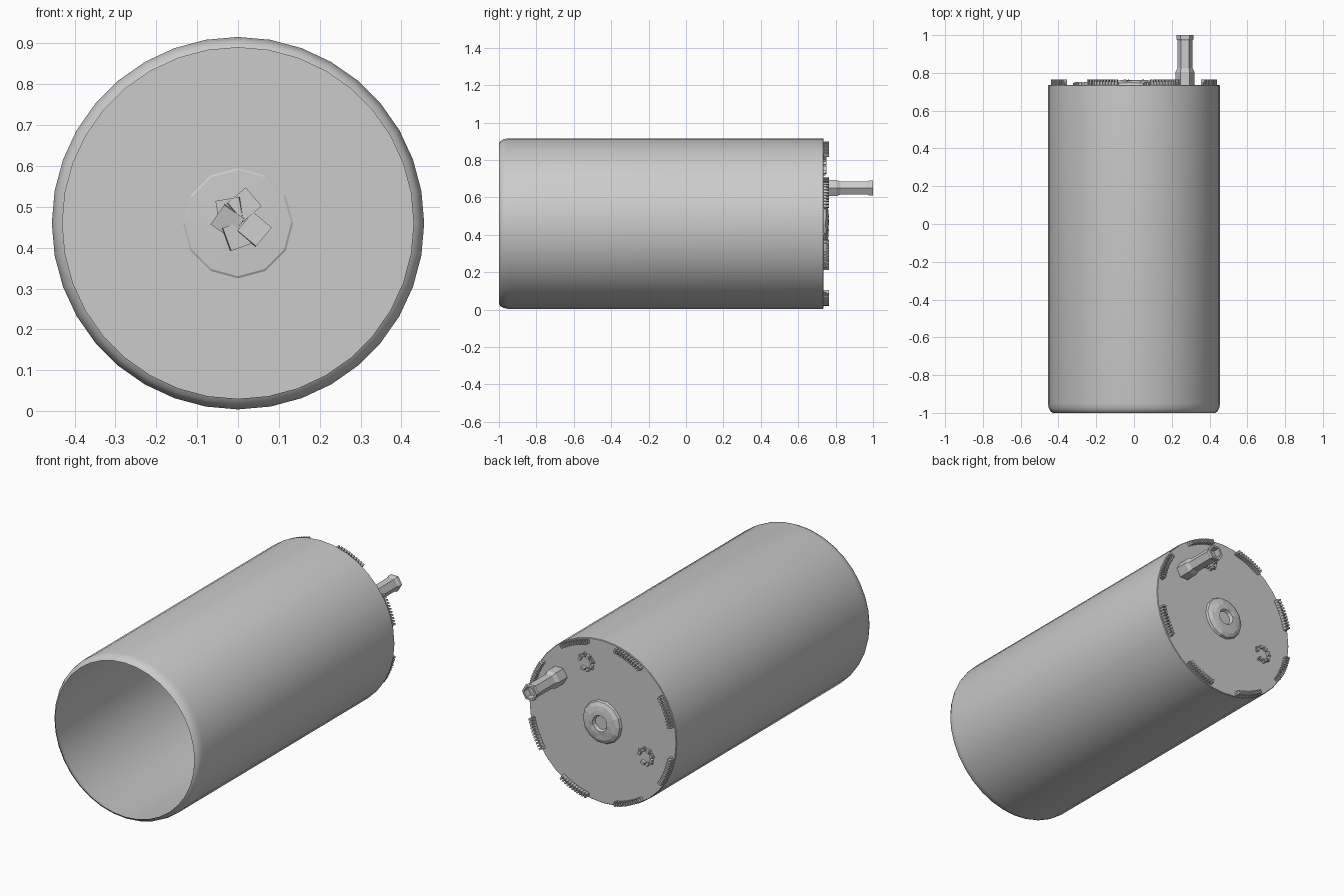
import bpy, bmesh, math, random
from mathutils import Matrix, Vector

random.seed(4)
cube = bpy.data.objects.get("Cube")
if cube:
    bpy.data.objects.remove(cube, do_unlink=True)

RADIUS, AXIS_Z, BACK_Y = 0.456, 0.46, 0.735

grey = bpy.data.materials.new("plain grey")
grey.use_nodes = True
grey.diffuse_color = (0.6, 0.6, 0.6, 1)
grey.node_tree.nodes["Principled BSDF"].inputs["Base Color"].default_value = (0.6, 0.6, 0.6, 1)


def finish(name, bm, smooth=None):
    bmesh.ops.recalc_face_normals(bm, faces=bm.faces)
    mesh = bpy.data.meshes.new(name)
    bm.to_mesh(mesh)
    bm.free()
    mesh.materials.append(grey)
    obj = bpy.data.objects.new(name, mesh)
    bpy.context.collection.objects.link(obj)
    if smooth:
        bpy.ops.object.select_all(action='DESELECT')
        obj.select_set(True)
        bpy.context.view_layer.objects.active = obj
        bpy.ops.object.shade_smooth_by_angle(angle=math.radians(smooth))
    return obj


def lathe(name, profile, sides, x=0, z=AXIS_Z, close_end=True, smooth=None, jitter=0):
    """Turn (radius, y) points about an axis parallel to y."""
    bm = bmesh.new()
    rings = []
    for r, y in profile:
        ring = []
        for i in range(sides):
            a = math.tau * i / sides
            ring.append(bm.verts.new((x + r * math.cos(a),
                                      y + random.uniform(-jitter, jitter),
                                      z + r * math.sin(a))))
        rings.append(ring)
    for a, b in zip(rings, rings[1:]):
        for i in range(sides):
            j = (i + 1) % sides
            bm.faces.new((a[i], a[j], b[j], b[i]))
    if close_end:
        bm.faces.new(rings[-1])
    return finish(name, bm, smooth)


def add_box(bm, centre, size, angle):
    """Box whose local x points along the given angle in the xz plane."""
    m = (Matrix.Translation(centre) @ Matrix.Rotation(-angle, 4, 'Y')
         @ Matrix.Diagonal((*size, 1)))
    bmesh.ops.create_cube(bm, size=1, matrix=m)


def polar(r, a, y, x=0, z=AXIS_Z):
    return Vector((x + r * math.cos(a), y, z + r * math.sin(a)))


# Open drum: rounded front lip, straight wall, closed back
lathe("drum_shell",
      [(0.43, -1), (0.442, -0.992), (0.451, -0.975), (RADIUS, -0.95),
       (RADIUS, BACK_Y - 0.003), (0.453, BACK_Y)], 36, smooth=40)

# Eight toothed clips around the back rim
for k in range(8):
    bm = bmesh.new()
    middle = math.radians(22.5 + 45 * k)
    for t in range(11):
        a = middle + math.radians((t - 5) * 2.1)
        add_box(bm, polar(0.438, a, BACK_Y + 0.014), (0.022, 0.032, 0.009), a)
        add_box(bm, polar(0.436, a, BACK_Y + 0.008), (0.012, 0.018, 0.017), a)
    finish(f"rim_clip_{k + 1}", bm)

# Rippled boss in the middle of the back, with a recessed socket
lathe("back_boss",
      [(0.12, BACK_Y), (0.115, 0.748), (0.095, 0.756), (0.07, 0.761),
       (0.045, 0.763), (0.038, 0.745)], 14, jitter=0.003)
lathe("inner_boss", [(0.135, BACK_Y), (0.13, BACK_Y - 0.003), (0.05, BACK_Y - 0.006)], 12)

# Cluster of tilted plates inside, at the centre of the back wall
bm = bmesh.new()
for x, z, turn in ((0.015, 0.505, 50), (0.04, 0.445, 40), (0, 0.43, 70),
                   (-0.025, 0.465, 35), (-0.02, 0.49, 80)):
    m = (Matrix.Translation((x, 0.72, z)) @ Matrix.Rotation(math.radians(turn), 4, 'Y')
         @ Matrix.Rotation(random.uniform(-0.3, 0.3), 4, 'X')
         @ Matrix.Diagonal((0.06, 0.012, 0.06, 1)))
    bmesh.ops.create_cube(bm, size=1, matrix=m)
finish("inner_plates", bm)

# Two broken rings of small studs on the back
for name, cx, cz in (("upper_studs", 0.1, 0.77), ("lower_studs", -0.27, 0.34)):
    bm = bmesh.new()
    for i in range(7):
        a = math.tau * i / 8 + 0.4
        add_box(bm, polar(0.038, a, BACK_Y + 0.007, cx, cz), (0.014, 0.02, 0.022), a)
        add_box(bm, polar(0.046, a + 0.2, BACK_Y + 0.005, cx, cz), (0.012, 0.014, 0.01), a)
    finish(name, bm)

# Six-sided nozzle with a wide foot and a hollow flanged tip
lathe("nozzle",
      [(0.05, BACK_Y), (0.05, 0.805), (0.04, 0.825), (0.04, 0.972), (0.046, 0.98),
       (0.046, 1), (0.034, 1), (0.034, 0.96)], 6, x=0.27, z=0.65)
